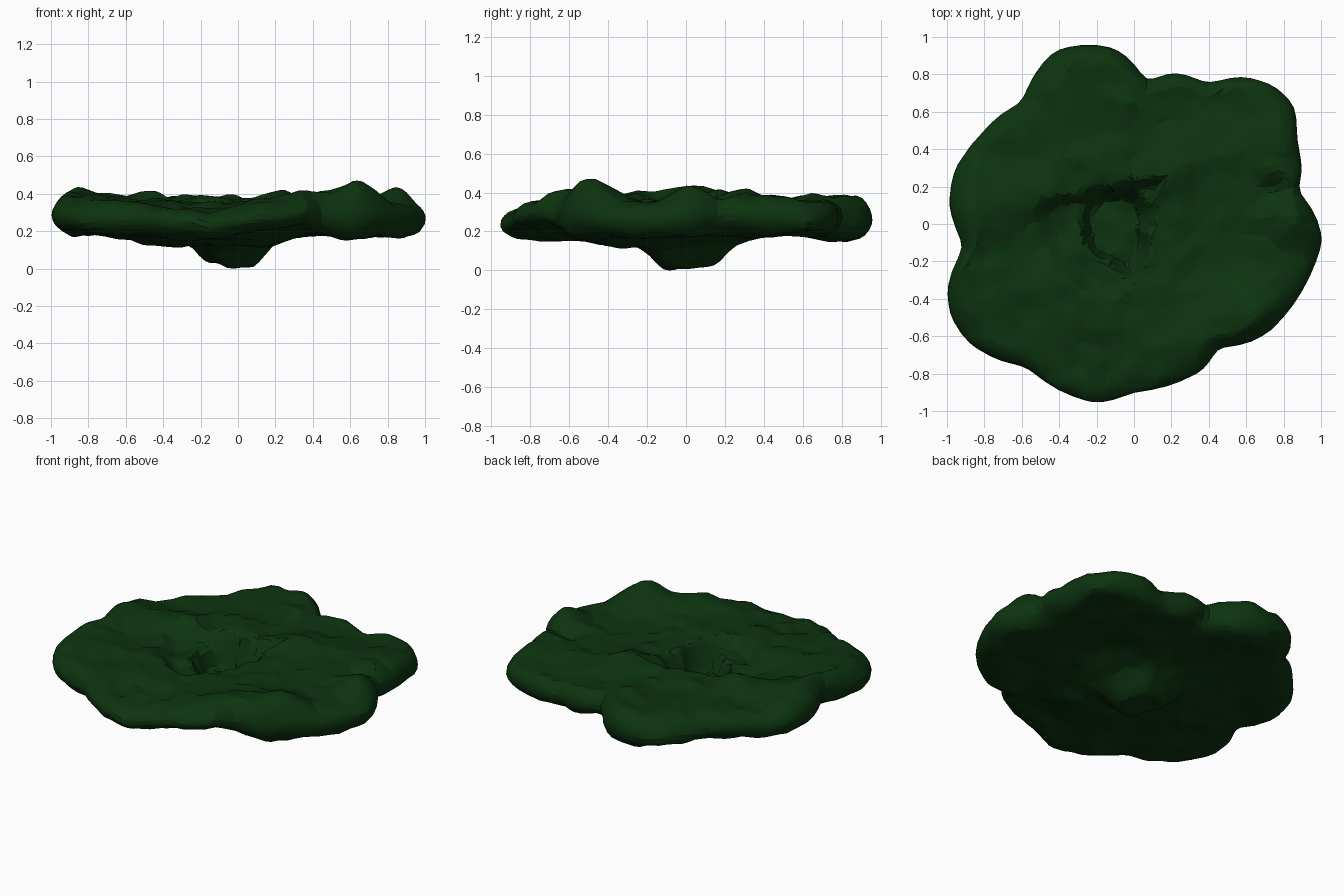
import bpy, bmesh, math
from mathutils import Vector, noise

if "Cube" in bpy.data.objects:
    bpy.data.objects.remove(bpy.data.objects["Cube"])

# lobed outline, the edge of the central hollow and its deep floor, seen from above
OUTLINE = [(1.01, -.08), (.96, .07), (.87, .18), (.90, .27), (.87, .45), (.86, .63), (.75, .74),
           (.58, .79), (.40, .75), (.22, .81), (.06, .76), (0, .86), (-.1, .94), (-.25, .96),
           (-.42, .93), (-.52, .82), (-.6, .65), (-.72, .58), (-.82, .48), (-.96, .29), (-.99, .1),
           (-.91, -.12), (-1, -.34), (-.98, -.5), (-.88, -.64), (-.72, -.73), (-.58, -.76),
           (-.4, -.89), (-.2, -.96), (0, -.90), (.2, -.86), (.37, -.78), (.45, -.66),
           (.6, -.64), (.72, -.58), (.86, -.42), (.94, -.28)]
HOLLOW = [(.08, -.05), (.10, .12), (.16, .24), (.05, .22), (-.1, .18), (-.3, .14), (-.52, .08),
          (-.47, -.1), (-.36, -.25), (-.2, -.36), (-.08, -.38), (.02, -.25)]
FLOOR = [(.05, -.05), (.03, .15), (-.1, .17), (-.25, .1), (-.26, -.04), (-.12, -.2), (-.02, -.28)]
PIT = (-.12, -.02)
# soft bumps on the top and underside: x, y, height, radius
TOP_BUMPS = [(.62, -.5, .105, .16), (-.87, -.42, .045, .18), (-.87, .02, .07, .2),
             (-.93, -.17, .03, .12), (.2, .26, .06, .13), (-.47, .17, .05, .12), (-.1, .82, .03, .2),
             (.8, .5, .02, .2), (-.2, -.85, -.05, .25), (.85, .02, .07, .13), (.33, -.6, .05, .14),
             (.62, -.2, -.03, .1), (-.6, -.05, -.02, .12), (.7, .29, .03, .1),
             (.74, .19, -.05, .06), (-.2, .3, .03, .15)]
LOW_BUMPS = [(.6, -.45, -.02, .2), (-.9, -.3, .02, .2), (-.2, .85, -.03, .2), (-.25, -.8, -.03, .2),
             (.25, -.75, .04, .2), (.85, -.1, -.02, .2), (.42, .1, .02, .15)]


def radius_at(points, ang, c=(0, 0)):
    """Distance from c to a star-shaped outline in direction ang."""
    pol = sorted((math.atan2(y - c[1], x - c[0]) % math.tau, math.hypot(x - c[0], y - c[1]))
                 for x, y in points)
    pol = [(pol[-1][0] - math.tau, pol[-1][1])] + pol + [(pol[0][0] + math.tau, pol[0][1])]
    ang %= math.tau
    for (a, r), (b, s) in zip(pol, pol[1:]):
        if a <= ang <= b:
            k = (ang - a) / max(b - a, 1e-6)
            return r + (s - r) * k
    return pol[0][1]


def step(a, b, v):
    k = min(1, max(0, (v - a) / (b - a)))
    return k * k * (3 - 2 * k)


def bumps(items, x, y):
    return sum(h * math.exp(-((x - a) ** 2 + (y - b) ** 2) / (r * r)) for a, b, h, r in items)


def rough(x, y, seed):
    return (.03 * noise.noise(Vector((x * 4, y * 4, seed)))
            + .022 * noise.noise(Vector((x * 10, y * 10, seed + 5))))


def top_z(x, y):
    d = math.hypot(x - PIT[0], y - PIT[1])
    ang = math.atan2(y - PIT[1], x - PIT[0])
    q = d / radius_at(HOLLOW, ang, PIT)
    f = d / radius_at(FLOOR, ang, PIT)
    z = .36 + bumps(TOP_BUMPS, x, y) + rough(x, y, 1)
    return z - .07 * (1 - step(.8, 1.1, q)) - .12 * (1 - step(.75, 1.1, f))


def low_z(x, y):
    d = math.hypot(x + .035, (y - .01) * .85)
    wide = math.hypot(x + .12, y + .1)
    z = .19 - .06 * (1 - step(.2, .65, wide)) - .105 * (1 - step(.1, .24, d))
    z -= .02 * math.exp(-((x + .03) ** 2 + (y + .08) ** 2) / .004)
    return z + bumps(LOW_BUMPS, x, y) + .8 * rough(x, y, 9)


# leafy pad: two polar sheets meeting in a rounded rim
SEG, RINGS, RIM = 140, 36, .11
bm = bmesh.new()
radii = [radius_at(OUTLINE, math.tau * i / SEG) for i in range(SEG)]
radii = [(radii[i - 1] + 2 * radii[i] + radii[(i + 1) % SEG]) / 4 for i in range(SEG)]


def ring(k, fn):
    """Ring k of one sheet; outer rings bunch up to round the rim."""
    out = []
    inner = RINGS - 7
    for i, r in enumerate(radii):
        a = math.tau * i / SEG
        if k <= inner:
            d, e = (r - RIM) * k / inner, 1
        else:
            th = (k - inner) / 7 * math.pi / 2
            d, e = r - RIM + RIM * math.sin(th), math.cos(th)
        x, y = d * math.cos(a), d * math.sin(a)
        mid = (top_z(x, y) + low_z(x, y)) / 2
        z = mid + (fn(x, y) - mid) * e
        out.append(bm.verts.new((x, y, z)))
    return out


edge = ring(RINGS, top_z)
for fn in (top_z, low_z):
    rows = [ring(k, fn) for k in range(1, RINGS)] + [edge]
    hub = bm.verts.new((0, 0, fn(0, 0)))
    for i in range(SEG):
        j = (i + 1) % SEG
        bm.faces.new((hub, rows[0][i], rows[0][j]))
        for a, b in zip(rows, rows[1:]):
            bm.faces.new((a[i], b[i], b[j], a[j]))
bmesh.ops.recalc_face_normals(bm, faces=bm.faces)

# rest on the ground
low = min(v.co.z for v in bm.verts)
for v in bm.verts:
    v.co.z -= low

mesh = bpy.data.meshes.new("leaf_pad")
bm.to_mesh(mesh)
bm.free()
pad = bpy.data.objects.new("leaf_pad", mesh)
bpy.context.collection.objects.link(pad)
mat = bpy.data.materials.new("dark_green")
mat.diffuse_color = (.004, .034, .005, 1)
mat.use_nodes = True
mat.node_tree.nodes["Principled BSDF"].inputs["Base Color"].default_value = mat.diffuse_color
mesh.materials.append(mat)
bpy.context.view_layer.objects.active = pad
pad.select_set(True)

# irregular facets like a sculpted surface
dec = pad.modifiers.new("facets", 'DECIMATE')
dec.ratio = .3
bpy.ops.object.modifier_apply(modifier="facets")
bpy.ops.object.shade_smooth_by_angle(angle=math.radians(18))
